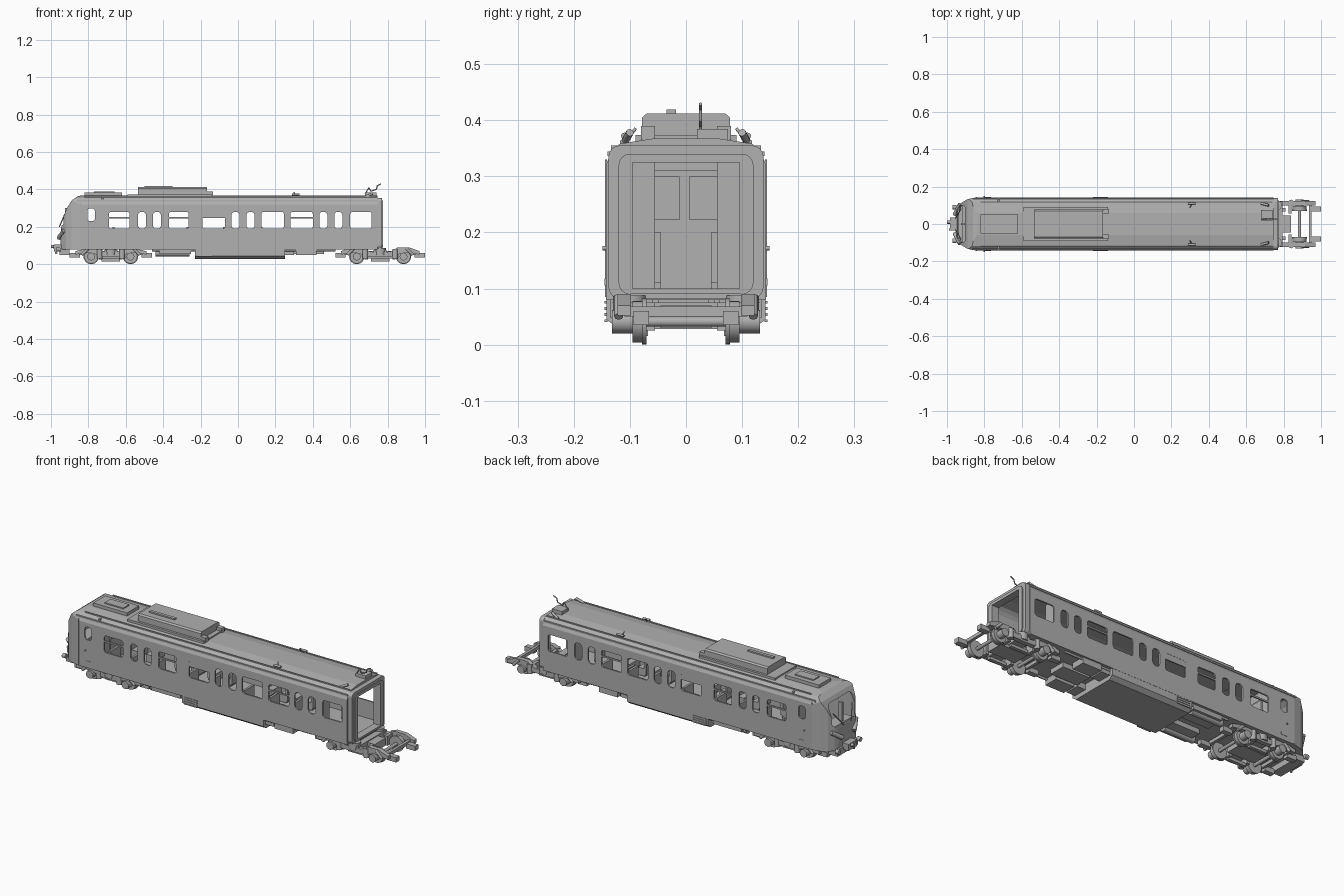
import bpy, bmesh, math
from mathutils import Vector

if "Cube" in bpy.data.objects:
    bpy.data.objects.remove(bpy.data.objects["Cube"])

grey = bpy.data.materials.new("plain_grey")
grey.use_nodes = True
grey.diffuse_color = (0.44, 0.44, 0.44, 1)
grey.node_tree.nodes["Principled BSDF"].inputs["Base Color"].default_value = (0.44, 0.44, 0.44, 1)


def finish(name, bm):
    bmesh.ops.recalc_face_normals(bm, faces=bm.faces)
    mesh = bpy.data.meshes.new(name)
    bm.to_mesh(mesh)
    bm.free()
    mesh.materials.append(grey)
    ob = bpy.data.objects.new(name, mesh)
    bpy.context.collection.objects.link(ob)
    return ob


def prism(name, outline, axis, lo, hi):
    """Extrude a 2D outline along axis 0, 1 or 2."""
    bm = bmesh.new()
    def at(p, d):
        c = list(p)
        c.insert(axis, d)
        return bm.verts.new(c)
    a, b = [at(p, lo) for p in outline], [at(p, hi) for p in outline]
    bm.faces.new(a)
    bm.faces.new(b)
    for i in range(len(a)):
        j = (i + 1) % len(a)
        bm.faces.new((a[i], a[j], b[j], b[i]))
    return finish(name, bm)


def box(name, x, y, z):
    return prism(name, [(x[0], y[0]), (x[1], y[0]), (x[1], y[1]), (x[0], y[1])], 2, *z)


def pair(name, x, y, z):
    """The same box on both sides."""
    for side, s in (("left", 1), ("right", -1)):
        box(f"{side}_{name}", x, sorted((s * y[0], s * y[1])), z)


def rod(name, a, b, r, n=12):
    a, b = Vector(a), Vector(b)
    bm = bmesh.new()
    bmesh.ops.create_cone(bm, cap_ends=True, segments=n, radius1=r, radius2=r, depth=(b - a).length)
    bm.transform((b - a).to_track_quat('Z', 'Y').to_matrix().to_4x4())
    bmesh.ops.translate(bm, vec=(a + b) / 2, verts=bm.verts)
    ob = finish(name, bm)
    for f in ob.data.polygons:
        f.use_smooth = len(f.vertices) == 4
    return ob


def combine(ob, tool, op):
    m = ob.modifiers.new("cut", 'BOOLEAN')
    m.operation, m.object, m.solver = op, tool, 'EXACT'
    bpy.context.view_layer.objects.active = ob
    bpy.ops.object.modifier_apply(modifier=m.name)
    bpy.data.objects.remove(tool)


def mirror_outline(half):
    return half + [(-a, b) for a, b in reversed(half)]


def rounded(x, z, r, n=4):
    pts = []
    for k, (cx, cz) in enumerate(((x[1] - r, z[1] - r), (x[0] + r, z[1] - r),
                                  (x[0] + r, z[0] + r), (x[1] - r, z[0] + r))):
        for i in range(n + 1):
            t = (k + i / n) * math.pi / 2
            pts.append((cx + r * math.cos(t), cz + r * math.sin(t)))
    return pts


def hull(name, t, end):
    """Carriage solid, inset by t: section, nose silhouette and nose plan intersected."""
    section = mirror_outline([(0.143 - t, 0.08 + 2 * t), (0.143 - t, 0.32), (0.132 - t, 0.345 - t),
                              (0.118 - t, 0.358 - t), (0.06, 0.367 - t)])
    body = prism(name, section, 0, -1, end)
    nose = [(-0.94, 0.05), (-0.95, 0.12), (-0.947, 0.19), (-0.935, 0.25), (-0.915, 0.3),
            (-0.89, 0.34), (-0.86, 0.362), (-0.82, 0.372), (-0.8, 0.5)]
    side = [(x + t, z) for x, z in nose] + [(1, 0.5), (1, 0.05)]
    combine(body, prism("silhouette", side, 1, -0.3, 0.3), 'INTERSECT')
    plan = [(0.055, -0.955), (0.09, -0.94), (0.115, -0.92), (0.133, -0.89), (0.145, -0.83), (0.145, 1)]
    outline = [(x + t, y) for y, x in mirror_outline(plan)]
    combine(body, prism("plan", outline, 2, 0, 0.6), 'INTERSECT')
    return body


# Hollow carriage body
body = hull("carriage_body", 0, 0.745)
combine(body, hull("cavity", 0.008, 0.735), 'DIFFERENCE')

# Window openings through both sides
wide = [(-0.69, -0.58), (-0.37, -0.265), (-0.19, -0.07), (0.125, 0.245), (0.28, 0.40), (0.60, 0.715)]
slim = [-0.535, -0.455, -0.035, 0.045, 0.435, 0.515]
openings = [(w, (0.19, 0.28), 0.012) for w in wide]
openings += [((x, x + 0.043), (0.19, 0.28), 0.018) for x in slim]
openings += [((-0.805, -0.765), (0.23, 0.298), 0.014)]
for x, z, r in openings:
    combine(body, prism("opening", rounded(x, z, r), 1, -0.3, 0.3), 'DIFFERENCE')
# Windscreen and gangway openings
combine(body, prism("opening", rounded((-0.1, 0.1), (0.205, 0.32), 0.02), 0, -1, -0.87), 'DIFFERENCE')
combine(body, box("opening", (0.7, 0.8), (-0.095, 0.095), (0.1, 0.325)), 'DIFFERENCE')

# Hopper panes and bars in the wide windows
for i, x in enumerate(wide):
    if i in (0, 1, 4):
        pair(f"window_bar_{i}", x, (0.136, 0.143), (0.244, 0.252))
    if i == 2:
        pair("closed_pane", x, (0.136, 0.142), (0.248, 0.28))

# Stepped gangway frame
for i, (x, w, z) in enumerate((((0.745, 0.77), 0.138, (0.082, 0.355)), ((0.765, 0.775), 0.12, (0.09, 0.34)))):
    frame = prism(f"gangway_frame_{i}", rounded((-w, w), z, 0.02), 0, *x)
    combine(frame, box("opening", (0.7, 0.8), (-0.095, 0.095), (0.1, 0.325)), 'DIFFERENCE')

# Cab bulkhead with door, and rear vestibule screens
box("cab_bulkhead", (-0.73, -0.72), (-0.134, 0.134), (0.09, 0.355))
box("cab_door", (-0.72, -0.714), (-0.055, 0.065), (0.1, 0.31))
for y in ((-0.055, -0.012), (0.006, 0.065)):
    box("cab_door_panel", (-0.714, -0.709), y, (0.222, 0.3))
box("cab_desk", (-0.92, -0.85), (-0.1, 0.1), (0.16, 0.185))
box("cab_seat", (-0.8, -0.76), (-0.03, 0.03), (0.1, 0.22))
pair("vestibule_screen", (0.572, 0.58), (0.055, 0.134), (0.096, 0.33))

# Passenger seats in facing pairs, each with cushion and back
for x in [-0.6, -0.335, -0.14, 0.19, 0.34]:
    for d in (-1, 1):
        pair("seat_cushion", sorted((x + d * 0.025, x + d * 0.065)), (0.045, 0.132), (0.1, 0.14))
        pair("seat_back", sorted((x + d * 0.06, x + d * 0.072)), (0.045, 0.132), (0.11, 0.2))

# Nose: lamps, screen pillar, bumper, steps
box("screen_pillar", (-0.925, -0.905), (-0.006, 0.006), (0.2, 0.3))
for s in (-1, 1):
    rod("headlamp", (-0.958, s * 0.05, 0.14), (-0.93, s * 0.105, 0.18), 0.012, 8)
    rod("wiper", (-0.955, s * 0.03, 0.2), (-0.925, s * 0.08, 0.27), 0.003, 6)
    rod("mirror", (-0.8, s * 0.14, 0.172), (-0.8, s * 0.149, 0.172), 0.004, 6)
    rod("bumper", (-0.95, s * 0.09, 0.08), (-0.97, s * 0.09, 0.08), 0.012, 10)
box("nose_skirt", (-0.955, -0.9), (-0.085, 0.085), (0.05, 0.085))
box("coupler_head", (-0.985, -0.95), (-0.035, 0.035), (0.07, 0.105))
rod("coupler_pin", (-1.0, 0.01, 0.095), (-0.95, 0.01, 0.095), 0.009, 8)
rod("coupler_hose", (-0.985, -0.03, 0.1), (-0.97, -0.03, 0.055), 0.006, 8)
pair("side_grille", (-0.8, -0.765), (0.14, 0.145), (0.105, 0.118))
pair("door_seam", (-0.845, -0.84), (0.141, 0.1445), (0.085, 0.33))

# Roof: gutters, front box, climate unit, aerials
pair("gutter", (-0.86, 0.745), (0.132, 0.14), (0.336, 0.344))
pair("roof_rib", (-0.82, 0.74), (0.112, 0.118), (0.355, 0.364))
box("front_roof_box", (-0.82, -0.62), (-0.05, 0.05), (0.36, 0.384))
box("front_roof_lid", (-0.77, -0.66), (-0.025, 0.025), (0.384, 0.39))
box("climate_plinth", (-0.59, -0.14), (-0.09, 0.09), (0.355, 0.374))
unit = mirror_outline([(0.078, 0.37), (0.078, 0.405), (0.07, 0.412)])
prism("climate_unit", unit, 0, -0.535, -0.165)
box("climate_grille", (-0.5, -0.35), (-0.035, -0.018), (0.41, 0.419))
pair("climate_bracket", (-0.165, -0.135), (0.055, 0.08), (0.365, 0.39))
for s in (-1, 1):
    rod("horn", (0.29, s * 0.11, 0.372), (0.33, s * 0.11, 0.372), 0.006, 8)
    rod("roof_aerial", (0.31, s * 0.11, 0.36), (0.3, s * 0.09, 0.385), 0.003, 6)
    rod("end_bracket", (0.68, s * 0.11, 0.36), (0.72, s * 0.1, 0.378), 0.007, 8)
box("cable_mount", (0.68, 0.74), (0.02, 0.075), (0.36, 0.384))
path = [(0.68, 0.375), (0.7, 0.41), (0.71, 0.39), (0.74, 0.4), (0.745, 0.42), (0.765, 0.429)]
for a, b in zip(path, path[1:]):
    rod("roof_cable", (a[0], 0.026, a[1]), (b[0], 0.026, b[1]), 0.003, 6)

# Underfloor equipment
tank = mirror_outline([(0.142, 0.085), (0.142, 0.045), (0.12, 0.028)])
prism("engine_tray", tank, 0, -0.23, 0.25)
for i in range(4):
    pair("tray_rib", (-0.22, -0.14), (0.14, 0.145), (0.04 + i * 0.011, 0.045 + i * 0.011))
pair("tray_step", (0.25, 0.30), (0.05, 0.125), (0.05, 0.085))
pair("equipment_case", (0.31, 0.42), (0.06, 0.135), (0.048, 0.085))
box("exhaust_case", (0.30, 0.46), (-0.05, 0.04), (0.055, 0.085))
pair("compressor", (-0.42, -0.25), (0.03, 0.13), (0.055, 0.085))
for s in (-1, 1):
    rod("air_tank", (-0.44, s * 0.1, 0.06), (-0.26, s * 0.1, 0.06), 0.018)
    rod("long_pipe", (-0.46, s * 0.125, 0.075), (0.52, s * 0.125, 0.075), 0.006, 8)


def bogie(label, cx, base, reach, top):
    """Four wheels, side frames, axle boxes, springs and cross beams."""
    for e in (-1, 1):
        x = cx + e * base / 2
        rod(f"{label}_axle", (x, -0.1, 0.041), (x, 0.1, 0.041), 0.009)
        for s in (-1, 1):
            rod(f"{label}_wheel", (x, s * 0.078, 0.041), (x, s * 0.095, 0.041), 0.037, 24)
            rod(f"{label}_flange", (x, s * 0.07, 0.041), (x, s * 0.078, 0.041), 0.041, 24)
            rod(f"{label}_axle_box", (x, s * 0.095, 0.041), (x, s * 0.132, 0.041), 0.021)
            rod(f"{label}_spring", (x - e * 0.045, s * 0.115, 0.03), (x - e * 0.045, s * 0.115, 0.08), 0.015)
            rod(f"{label}_damper", (x + e * 0.05, s * 0.12, 0.05), (x + e * 0.015, s * 0.12, 0.085), 0.008, 8)
        pair(f"{label}_brake", sorted((x - e * 0.06, x - e * 0.042)), (0.055, 0.1), (0.025, 0.075))
        box(f"{label}_end_beam", sorted((x + e * 0.05, x + e * 0.065)), (-0.11, 0.11), (0.05, 0.068))
        pair(f"{label}_guard", sorted((x + e * 0.06, cx + e * reach)), (0.066, 0.094), (0.035, 0.06))
    half = [(reach - 0.03, 0.052), (reach - 0.03, 0.07), (base / 2 + 0.03, top), (base / 2 - 0.03, top),
            (base / 2 - 0.07, 0.068), (0, 0.062), (0, 0.04), (base / 2 - 0.05, 0.043), (base / 2, 0.062)]
    full = half[:6] + [(-a, b) for a, b in reversed(half[:5])] + \
        [(-a, b) for a, b in reversed(half[6:])] + half[7:]
    for s in (-1, 1):
        prism(f"{label}_side_frame", [(cx + a, b) for a, b in full], 1, *sorted((s * 0.098, s * 0.122)))
        rod(f"{label}_air_spring", (cx, s * 0.1, 0.05), (cx, s * 0.1, 0.088), 0.03, 16)
    box(f"{label}_bolster", (cx - 0.035, cx + 0.035), (-0.12, 0.12), (0.045, 0.075))
    pair(f"{label}_rail_brake", (cx - 0.05, cx + 0.05), (0.068, 0.085), (0.015, 0.03))
    box(f"{label}_motor", (cx - 0.08, cx + 0.08), (-0.045, 0.045), (0.03, 0.07))


bogie("front_bogie", -0.68, 0.21, 0.22, 0.082)
bogie("rear_bogie", 0.76, 0.25, 0.24, 0.09)
